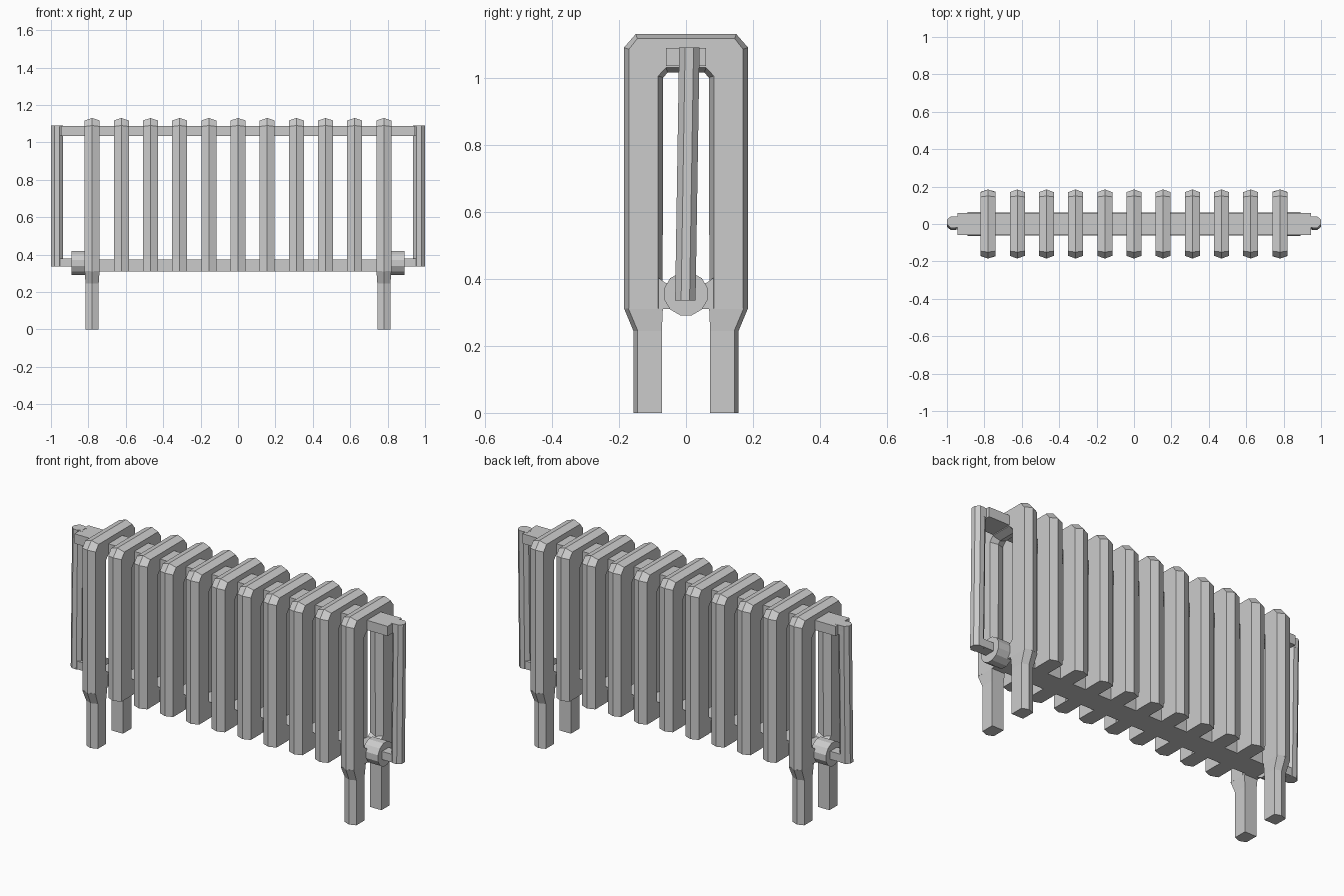
import bpy, bmesh
from math import cos, sin, pi

if "Cube" in bpy.data.objects:
    bpy.data.objects.remove(bpy.data.objects["Cube"])


def make(name, rings, x=0.0, closed=False):
    """Skin a list of equal-length vertex rings into a solid."""
    bm = bmesh.new()
    vs = [[bm.verts.new((p[0] + x, p[1], p[2])) for p in r] for r in rings]
    n = len(vs[0])
    for a, b in zip(vs, vs[1:]):
        for i in range(n):
            j = (i + 1) % n
            bm.faces.new((a[i], a[j], b[j], b[i]))
    bm.faces.new(vs[0][::-1])
    bm.faces.new(vs[-1])
    bmesh.ops.recalc_face_normals(bm, faces=bm.faces)
    me = bpy.data.meshes.new(name)
    bm.to_mesh(me)
    bm.free()
    ob = bpy.data.objects.new(name, me)
    bpy.context.collection.objects.link(ob)
    return ob


def box(name, x0, x1, y0, y1, z0, z1):
    return make(name, [[(x, y0, z0), (x, y1, z0), (x, y1, z1), (x, y0, z1)] for x in (x0, x1)])


def hexring(outer, o_sh, i_sh, inner, w=0.04):
    """Six-sided section: ridge outside, ridge inside, flat flanks."""
    return [(0, *outer), (w, *o_sh), (w, *i_sh), (0, *inner), (-w, *i_sh), (-w, *o_sh)]


# Arch stations for one half: outer ridge, outer shoulder, inner shoulder, inner ridge (y, z)
half = [
    [(.185, .31), (.170, .31), (.083, .31), (.070, .31)],
    [(.185, 1.09), (.170, 1.085), (.083, 1.005), (.068, 1.0)],
    [(.150, 1.13), (.145, 1.117), (.060, 1.03), (.055, 1.015)],
]
mirrored = [[(-y, z) for y, z in s] for s in reversed(half)]
arch = [hexring(*s) for s in half + mirrored]

# Eleven radiator sections
for i in range(11):
    x = -0.78 + 0.156 * i
    make("radiator_section", arch, x)
    cross = [(-.085, .31), (.085, .31), (.085, .405), (.06, .387), (-.06, .387), (-.085, .405)]
    make("section_base", [[(s, y, z) for y, z in cross] for s in (-.039, .039)], x)

# Connecting headers through all sections
box("top_header", -.945, .945, -.06, .06, 1.035, 1.088)
box("bottom_header", -.82, .82, -.062, .062, .31, .375)

for sx in (-1, 1):
    # Legs under the end sections
    for sy in (-1, 1):
        leg = []
        for z, o, i, w in ((0, .157, .072, .035), (.245, .157, .072, .035), (.312, .185, .069, .04)):
            leg.append([(0, sy * o, z), (w, sy * (o - .013), z), (w, sy * i, z),
                        (-w, sy * i, z), (-w, sy * (o - .013), z)])
        make("leg", leg, sx * .78)

    # Round valve collar
    make("valve_collar", [[(sx * x, .067 * cos(pi / 6 * k + pi / 12), .355 + .066 * sin(pi / 6 * k + pi / 12))
                           for k in range(12)] for x in (.8, .89)])

    # Elbow and slightly leaning end pipe
    box("pipe_elbow", *sorted((sx * .87, sx * .97)), -.03, .028, .336, .38)
    box("pipe_top_joint", *sorted((sx * .93, sx * .975)), -.02, .04, 1.038, 1.0885)
    make("end_pipe", [[(sx * (.967 + .035 * cos(pi / 4 * k + pi / 8)),
                        yc + .033 * sin(pi / 4 * k + pi / 8), z) for k in range(8)]
                      for z, yc in ((.335, -.002), (1.09, .01))])
